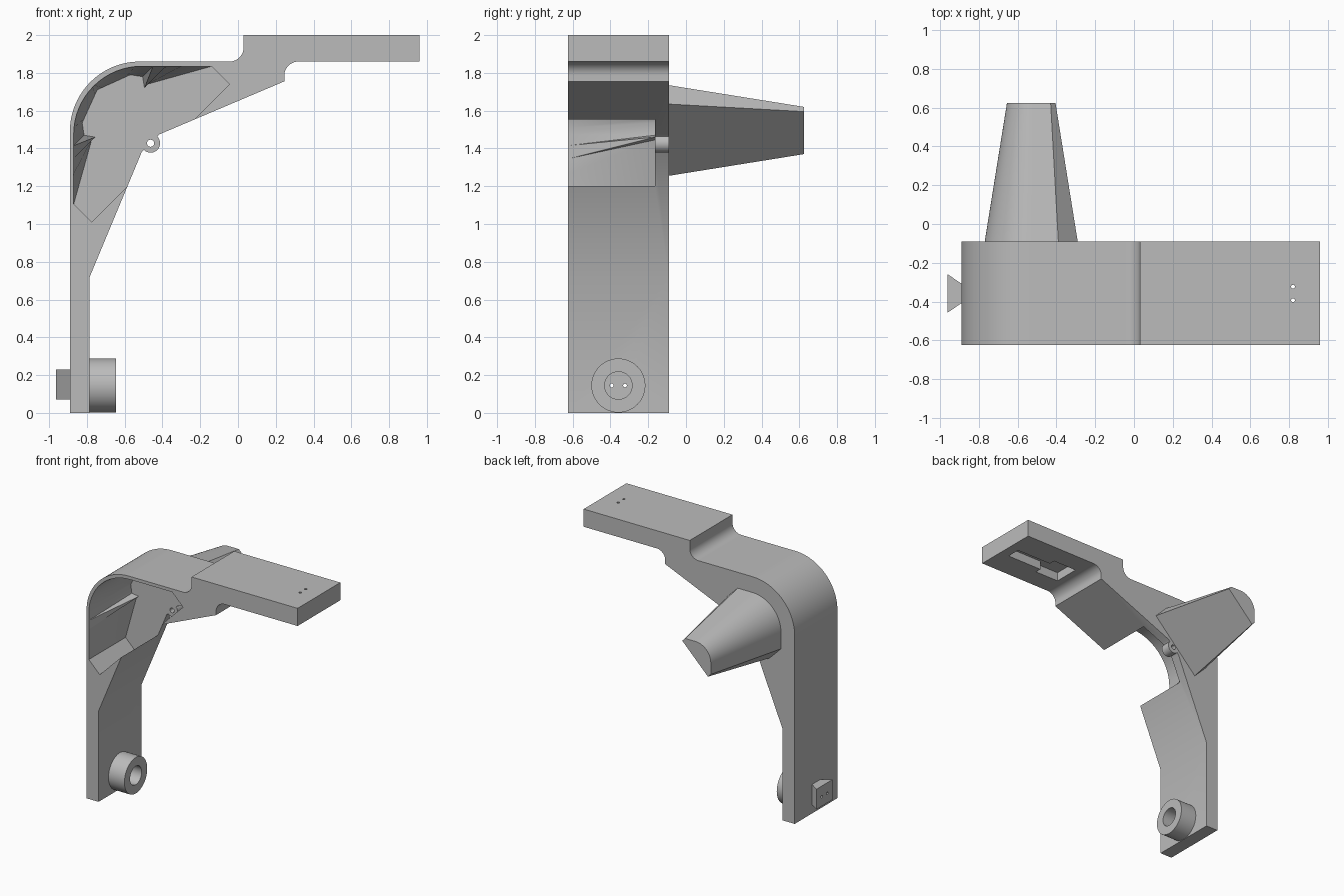
import bpy, bmesh, math
from mathutils import Vector

cube = bpy.data.objects.get("Cube")
if cube:
    bpy.data.objects.remove(cube, do_unlink=True)

grey = bpy.data.materials.new("plain grey")
grey.use_nodes = True
COLOUR = (0.5, 0.5, 0.5, 1)
grey.diffuse_color = COLOUR
grey.node_tree.nodes["Principled BSDF"].inputs["Base Color"].default_value = COLOUR


def arc(cx, cz, r, start, end, n=12):
    angles = [math.radians(start + (end - start) * i / n) for i in range(n + 1)]
    return [(cx + r * math.cos(a), cz + r * math.sin(a)) for a in angles]


def mirrored(half):
    """Complete an outline across the 45 degree line of the elbow."""
    k = 0.965
    return half + [(k - z, k - x) for x, z in reversed(half)]


def loft(name, rings, place):
    """Closed solid through matching outlines; place maps (a, b, depth) to 3D."""
    bm = bmesh.new()
    loops = [[bm.verts.new(place(a, b, d)) for a, b in ring] for ring, d in rings]
    n = len(loops[0])
    for low, high in zip(loops, loops[1:]):
        for i in range(n):
            j = (i + 1) % n
            bm.faces.new((low[i], low[j], high[j], high[i]))
    bm.faces.new(loops[0])
    bm.faces.new(loops[-1])
    bmesh.ops.recalc_face_normals(bm, faces=bm.faces)
    mesh = bpy.data.meshes.new(name)
    bm.to_mesh(mesh)
    bm.free()
    mesh.materials.append(grey)
    obj = bpy.data.objects.new(name, mesh)
    bpy.context.collection.objects.link(obj)
    return obj


def along_y(x, z, y):
    return Vector((x, y, z))


def along_x(y, z, x):
    return Vector((x, y, z))


def along_z(x, y, z):
    return Vector((x, y, z))


def rod(name, a, b, r, start, end, place, n=32):
    ring = arc(a, b, r, 0, 360 - 360 / n, n - 1)
    return loft(name, [(ring, start), (ring, end)], place)


def box(name, x0, x1, y0, y1, z0, z1):
    ring = [(x0, y0), (x1, y0), (x1, y1), (x0, y1)]
    return loft(name, [(ring, z0), (ring, z1)], along_z)


def select(obj):
    bpy.ops.object.select_all(action='DESELECT')
    obj.select_set(True)
    bpy.context.view_layer.objects.active = obj


def cut(obj, cutters):
    select(obj)
    for cutter in cutters:
        mod = obj.modifiers.new("cut", 'BOOLEAN')
        mod.operation, mod.solver, mod.object = 'DIFFERENCE', 'EXACT', cutter
        bpy.ops.object.modifier_apply(modifier=mod.name)
    for cutter in cutters:
        if cutter.name in bpy.data.objects and not cutter.get("keep"):
            bpy.data.objects.remove(cutter, do_unlink=True)


FRONT, BACK, PLATE, MID = -0.625, -0.09, -0.165, -0.358

# Bracket: upright, gusset with pin eye, elbow and raised shelf
profile = [(-0.89, 0), (-0.785, 0), (-0.785, 0.72), (-0.51, 1.38)]
profile += arc(-0.4625, 1.4275, 0.05, 225, 405, 20)
profile += [(-0.415, 1.475), (0.245, 1.755)]
profile += arc(0.32, 1.785, 0.075, 180, 90)
profile += [(0.96, 1.86), (0.96, 2), (0.03, 2)]
profile += arc(-0.045, 1.935, 0.075, 0, -90)
profile += arc(-0.52, 1.49, 0.37, 90, 180, 24)
bracket = loft("bracket", [(profile, FRONT), (profile, BACK)], along_y)

# Elbow pocket: rounded mouth narrowing to a notched outline at the back plate
STEPS = 8
mouth = [(-0.045, 1.74), (-0.14, 1.835), (-0.3, 1.835), (-0.38, 1.835), (-0.45, 1.835)]
mouth += arc(-0.51, 1.475, 0.36, 90, 134, STEPS)
floor = [(-0.045, 1.74), (-0.14, 1.835), (-0.48, 1.74), (-0.495, 1.72), (-0.505, 1.78)]
tip, corner = Vector((-0.57, 1.79)), Vector((-0.742, 1.712))
floor += [tuple(tip.lerp(corner, i / STEPS)) for i in range(STEPS + 1)]
mouth, floor = mirrored(mouth), mirrored(floor)
pocket = loft("pocket_cutter", [(mouth, FRONT - 0.1), (mouth, FRONT), (floor, PLATE)], along_y)
bm = bmesh.new()
bm.from_mesh(pocket.data)
bmesh.ops.triangulate(bm, faces=[f for f in bm.faces if len(f.verts) == 4])
bm.to_mesh(pocket.data)
bm.free()

# Pin hole, stepped slot under the shelf and its two wire holes
cutters = [pocket, rod("pin_cutter", -0.4625, 1.4275, 0.019, -0.3, 0, along_y, 20)]
cutters.append(box("slot_cutter", 0.5, 0.88, MID - 0.055, MID + 0.055, 1.8, 1.93))
cutters.append(box("wide_slot_cutter", 0.36, 0.57, MID - 0.105, MID + 0.105, 1.8, 1.93))
for side in (-1, 1):
    cutters.append(rod("shelf_hole_cutter", 0.82, MID + side * 0.035, 0.01, 1.9, 2.1, along_z, 16))

# Wire holes running through the foot, shared with the dovetail
foot_holes = [rod("foot_hole_cutter", MID + side * 0.035, 0.145, 0.01, -1.1, -0.7, along_x, 16)
              for side in (-1, 1)]
for hole in foot_holes:
    hole["keep"] = True
cut(bracket, cutters + foot_holes)

# Tapered peg behind the elbow, flat on its lower diagonal side
def peg_outline(flat, chamfer, radius):
    return mirrored([flat, chamfer] + arc(-0.52, 1.485, radius, 90, 134, 12))

peg = loft("tapered_peg", [
    (peg_outline((-0.29, 1.635), (-0.39, 1.735), 0.25), BACK - 0.002),
    (peg_outline((-0.405, 1.595), (-0.43, 1.62), 0.135), 0.625)], along_y)

# Socket ring on the inner side of the foot
socket = rod("socket_ring", MID, 0.145, 0.143, -0.786, -0.645, along_x, 48)
cut(socket, [rod("socket_cutter", MID, 0.145, 0.073, -0.9, -0.5, along_x, 32)])

# Dovetail on the outer side of the foot
tail = [(-0.889, MID - 0.05), (-0.889, MID + 0.05), (-0.963, MID + 0.1), (-0.963, MID - 0.1)]
dovetail = loft("dovetail", [(tail, 0.07), (tail, 0.23)], along_z)
for hole in foot_holes:
    hole["keep"] = False
cut(dovetail, foot_holes)

for obj in (bracket, peg, socket, dovetail):
    select(obj)
    bpy.ops.object.shade_smooth_by_angle(angle=math.radians(25))
